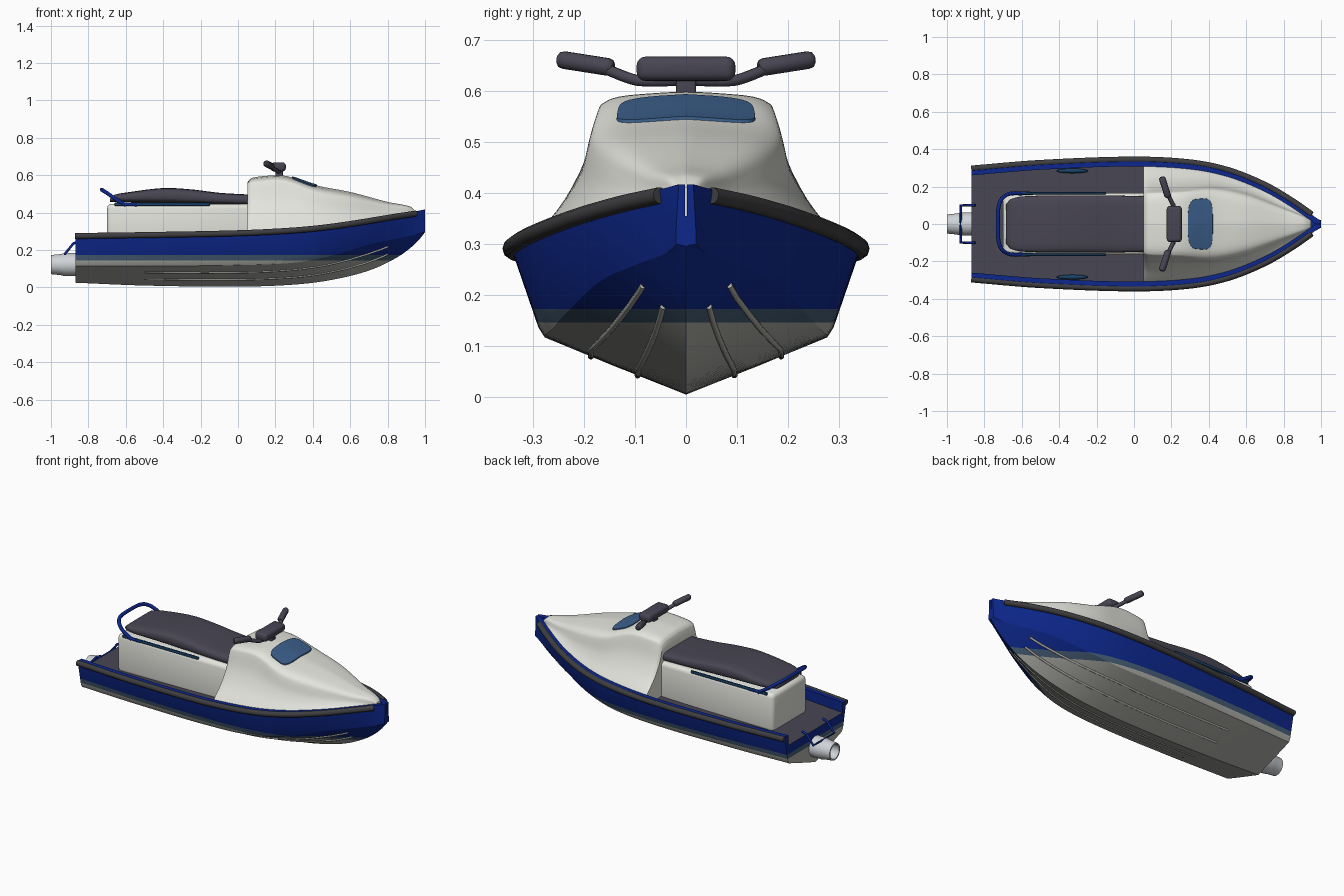
import bpy, bmesh, math
from mathutils import Vector

if "Cube" in bpy.data.objects:
    bpy.data.objects.remove(bpy.data.objects["Cube"])


def mat(name, c):
    m = bpy.data.materials.new(name)
    m.diffuse_color = (*c, 1)
    m.use_nodes = True
    m.node_tree.nodes["Principled BSDF"].inputs["Base Color"].default_value = m.diffuse_color
    return m


BLUE = mat("deep blue", (.004, .02, .26))
WHITE = mat("warm white", (.78, .78, .73))
GREY = mat("hull grey", (.42, .42, .39))
STRIPE = mat("slate stripe", (.06, .11, .18))
DARK = mat("dark padding", (.065, .06, .085))
RUBBER = mat("rubber", (.048, .048, .052))
GLASS = mat("tinted glass", (.045, .115, .26))
TEAL = mat("dark teal", (.01, .055, .14))
METAL = mat("pale metal", (.62, .65, .68))


def ev(tab, x):
    """Smooth interpolation of table rows (x, a, b, ...)."""
    n = len(tab)
    x = min(max(x, tab[0][0]), tab[-1][0])
    i = max(k for k in range(n - 1) if tab[k][0] <= x)

    def slope(k, c):
        a, b = tab[max(k - 1, 0)], tab[min(k + 1, n - 1)]
        return (b[c] - a[c]) / (b[0] - a[0])
    p, q = tab[i], tab[i + 1]
    h = q[0] - p[0]
    t = (x - p[0]) / h
    return [(2*t**3 - 3*t*t + 1) * p[c] + (t**3 - 2*t*t + t) * h * slope(i, c)
            + (3*t*t - 2*t**3) * q[c] + (t**3 - t*t) * h * slope(i + 1, c)
            for c in range(1, len(p))]


def finish(name, bm, mats, angle=35):
    bmesh.ops.recalc_face_normals(bm, faces=bm.faces)
    me = bpy.data.meshes.new(name)
    bm.to_mesh(me)
    bm.free()
    ob = bpy.data.objects.new(name, me)
    bpy.context.collection.objects.link(ob)
    for m in mats:
        me.materials.append(m)
    smooth(ob, angle)
    return ob


def smooth(ob, angle=35):
    bpy.ops.object.select_all(action='DESELECT')
    ob.select_set(True)
    bpy.context.view_layer.objects.active = ob
    bpy.ops.object.shade_smooth_by_angle(angle=math.radians(angle))


def loft(rings, caps=True):
    bm = bmesh.new()
    vs = [[bm.verts.new(p) for p in r] for r in rings]
    n = len(rings[0])
    for a, b in zip(vs, vs[1:]):
        for i in range(n):
            bm.faces.new((a[i], a[(i+1) % n], b[(i+1) % n], b[i]))
    if caps:
        bm.faces.new(vs[0])
        bm.faces.new(vs[-1])
    return bm


def mirrored(x, half):
    """Full ring from a half section that starts and ends on y = 0."""
    return [(x, y, z) for y, z in half] + [(x, -y, z) for y, z in half[-2:0:-1]]


def tube(name, pts, r, m, radii=None, bezier=False):
    cu = bpy.data.curves.new(name, 'CURVE')
    cu.dimensions = '3D'
    cu.bevel_depth, cu.bevel_resolution, cu.use_fill_caps = r, 3, True
    sp = cu.splines.new('NURBS' if bezier else 'POLY')
    sp.points.add(len(pts) - 1)
    for i, p in enumerate(pts):
        sp.points[i].co = (*p, 1)
        sp.points[i].radius = radii[i] if radii else 1
    if bezier:
        sp.order_u, sp.use_endpoint_u, sp.resolution_u = 3, True, 8
    ob = bpy.data.objects.new(name, cu)
    bpy.context.collection.objects.link(ob)
    cu.materials.append(m)
    bpy.ops.object.select_all(action='DESELECT')
    ob.select_set(True)
    bpy.context.view_layer.objects.active = ob
    bpy.ops.object.convert(target='MESH')
    smooth(bpy.context.object, 50)


def box(name, lo, hi, m, bevel, seg=3):
    bm = bmesh.new()
    bmesh.ops.create_cube(bm, size=1)
    for v in bm.verts:
        v.co = Vector([(a + b) / 2 + c * (b - a) for a, b, c in zip(lo, hi, v.co)])
    bmesh.ops.bevel(bm, geom=bm.edges[:], offset=bevel, segments=seg, profile=.5, affect='EDGES')
    return finish(name, bm, [m], 40)


# Hull: x, keel z, chine y, chine z, sheer y, sheer z
HULL = [(-.87, .025, .265, .12, .295, .275), (-.5, .01, .28, .12, .325, .28),
        (0, .004, .29, .125, .343, .29), (.3, .015, .275, .138, .328, .305),
        (.5, .04, .24, .175, .288, .325), (.7, .09, .172, .235, .208, .355),
        (.85, .16, .095, .268, .12, .38), (.95, .235, .04, .288, .05, .395),
        (1, .295, .02, .305, .015, .405)]
rings = []
for i in range(61):
    x = -.87 + 1.87 * i / 60
    k, cy, cz, sy, sz = ev(HULL, x)
    yi, fl = max(sy - .035, .002), sz - .05
    rings.append(mirrored(x, [(0, k), (.5 * cy, (k + cz) / 2 - .002), (.96 * cy, cz - .006), (cy, cz + .012),
                              (sy, sz), (sy, sz + .012), (yi, sz + .012), (yi, fl), (0, fl)]))
bm = loft(rings)
for z in (.145, .172):
    bmesh.ops.bisect_plane(bm, geom=bm.verts[:] + bm.edges[:] + bm.faces[:],
                           plane_co=(0, 0, z), plane_no=(0, 0, 1))
bmesh.ops.recalc_face_normals(bm, faces=bm.faces)
for f in bm.faces:
    c = f.calc_center_median()
    f.material_index = 2 if c.z < .145 else 1 if c.z < .172 else 0
    if f.normal.z > .8 and c.x < .3 and abs(c.y) < .75 * ev(HULL, c.x)[3]:
        f.material_index = 3
hull = finish("hull", bm, [BLUE, STRIPE, GREY, DARK], 25)

# Front cowl: x, top z, shoulder y, shoulder drop
COWL = [(.05, .562, .155, .03), (.065, .58, .165, .035), (.1, .591, .17, .038), (.25, .597, .175, .042),
        (.42, .545, .19, .055), (.6, .51, .16, .06), (.8, .457, .085, .04),
        (.92, .433, .035, .02), (.945, .412, .02, .01)]
rings = []
for i in range(46):
    x = .05 + (.03 * i / 6 if i < 6 else .03 + .865 * (i - 6) / 39)
    zt, wt, d = ev(COWL, x)
    _, _, _, sy, sz = ev(HULL, x)
    wb, zb = max(sy - .034, wt * 1.02), sz + .005
    zs = zt - d
    sec = [(0, 0, zt), (1, .4 * wt, zt - .1 * d), (2, .75 * wt, zt - .25 * d), (3, .93 * wt, zt - .55 * d), (4, wt, zs)]
    sec += [(5 + j, wt + (wb - wt) * a, zs + (zb - zs) * b)
            for j, (a, b) in enumerate([(.18, .35), (.5, .67), (.85, .9), (1, 1)])]
    half = [tuple(ev(sec, t / 3)) for t in range(25)]
    rings.append(mirrored(x, half + [(wb, sz - .05), (0, sz - .05)]))
cowl = finish("front_cowl", loft(rings), [WHITE], 45)
bpy.context.view_layer.update()

# Windscreen laid on the cowl
bm = bmesh.new()
prev = None
for r in (.02, .25, .5, .75, .93, 1, 1.01):
    ring = []
    for i in range(40):
        a = math.tau * i / 40
        c, s = math.cos(a), math.sin(a)
        px = .355 + .066 * r * math.copysign(abs(c) ** .5, c)
        py = .139 * r * math.copysign(abs(s) ** .5, s) * (1 + (px - .42) * .5)
        z = cowl.ray_cast((px, py, 2), (0, 0, -1))[1].z
        ring.append(bm.verts.new((px, py, z + (.006 if r <= 1 else -.003))))
    if prev:
        for i in range(40):
            bm.faces.new((prev[i], prev[(i+1) % 40], ring[(i+1) % 40], ring[i]))
    else:
        bm.faces.new(ring)
    prev = ring
finish("windscreen", bm, [GLASS], 40)

# Seat base and cushion
box("seat_base", (-.7, -.165, .215), (.09, .165, .447), WHITE, .025)
SEAT = [(-.685, .475, .105), (-.665, .494, .13), (-.6, .507, .147), (-.4, .531, .153),
        (-.25, .524, .153), (-.1, .506, .152), (.07, .496, .148)]
rings = []
for i in range(31):
    x = -.685 + .755 * i / 30
    zt, w = ev(SEAT, x)
    zb = .458 - .018 * (x + .685) / .755
    mid, h = (zt + zb) / 2, (zt - zb) / 2
    ring = []
    for j in range(28):
        a = math.tau * j / 28
        c, s = math.cos(a), math.sin(a)
        ring.append((x, w * math.copysign(abs(c) ** .4, c), mid + h * math.copysign(abs(s) ** .6, s)))
    rings.append(ring)
finish("seat_cushion", loft(rings), [DARK], 50)

# Handlebar
box("steering_column", (.2, -.02, .58), (.24, .02, .64), DARK, .006)
box("handlebar_pad", (.175, -.097, .62), (.256, .097, .668), DARK, .018, 4)

for s, side in ((1, "left"), (-1, "right")):
    # Bumper rail along the sheer
    pts = []
    for i in range(50):
        x = -.87 + 1.82 * i / 49
        _, _, _, sy, sz = ev(HULL, x)
        pts.append((x, s * (sy + .001), sz))
    tube(side + "_bumper_rail", pts, .0165, RUBBER)
    # Bar and grip
    tube(side + "_handlebar", [(.22, 0, .622), (.22, s * .08, .617), (.2, s * .12, .627), (.18, s * .16, .645)],
         .011, DARK, bezier=True)
    a, b = Vector((.183, s * .143, .646)), Vector((.148, s * .252, .663))
    tube(side + "_grip", [a.lerp(b, t) for t in (0, .03, .1, .88, .96, 1)], .018, DARK,
         radii=(.6, .85, 1, 1, .85, .5))
    # Strakes on the bottom, following the hull
    for kind, x0, y0, y1 in (("outer", -.5, .187, .085), ("inner", -.5, .095, .045)):
        pts = []
        for i in range(40):
            x = x0 + (.8 - x0) * i / 39
            t = max(0, (x - .2) / .6)
            y = s * (y0 + (y1 - y0) * t * t * (1.6 - .6 * t))
            ok, p, _, _ = hull.ray_cast((x, y, -1), (0, 0, 1))
            pts.append((x, y, p.z))
        tube(f"{side}_{kind}_strake", pts, .006, GREY)
    # Trim strip below the cushion and foot scoop
    box(side + "_seat_trim", (-.66, s * .164 - .006, .436), (-.15, s * .164 + .006, .453), TEAL, .004, 2)
    bm = bmesh.new()
    bmesh.ops.create_uvsphere(bm, u_segments=20, v_segments=8, radius=1)
    for v in bm.verts:
        v.co = Vector((-.33 + .085 * v.co.x, s * .284 + .013 * v.co.y, .25 + .018 * v.co.z))
    finish(side + "_foot_scoop", bm, [TEAL], 60)
    # Grab handle mount
    tube(side + "_handle_mount", [(-.62, s * .165, .445), (-.54, s * .163, .442)], .009, BLUE)

# Rear grab handle and boarding step
half = [(-.6, .163, .44), (-.65, .168, .468), (-.7, .148, .505), (-.727, .1, .521)]
tube("rear_grab_handle", half + [(-.728, 0, .523)] + [(x, -y, z) for x, y, z in half[::-1]],
     .0105, BLUE, bezier=True)
tube("boarding_step", [(-.85, .1, .245), (-.88, .1, .235), (-.926, .1, .178), (-.926, -.1, .178),
                       (-.88, -.1, .235), (-.85, -.1, .245)], .007, BLUE)

# Jet nozzle, hollow at the rear
prof = [(-.86, .062), (-.93, .061), (-.95, .056), (-1, .051), (-1, .043), (-.92, .04)]
finish("jet_nozzle", loft([[(x, r * math.cos(math.tau * i / 28), .122 + r * math.sin(math.tau * i / 28))
                            for i in range(28)] for x, r in prof]), [METAL], 40)
